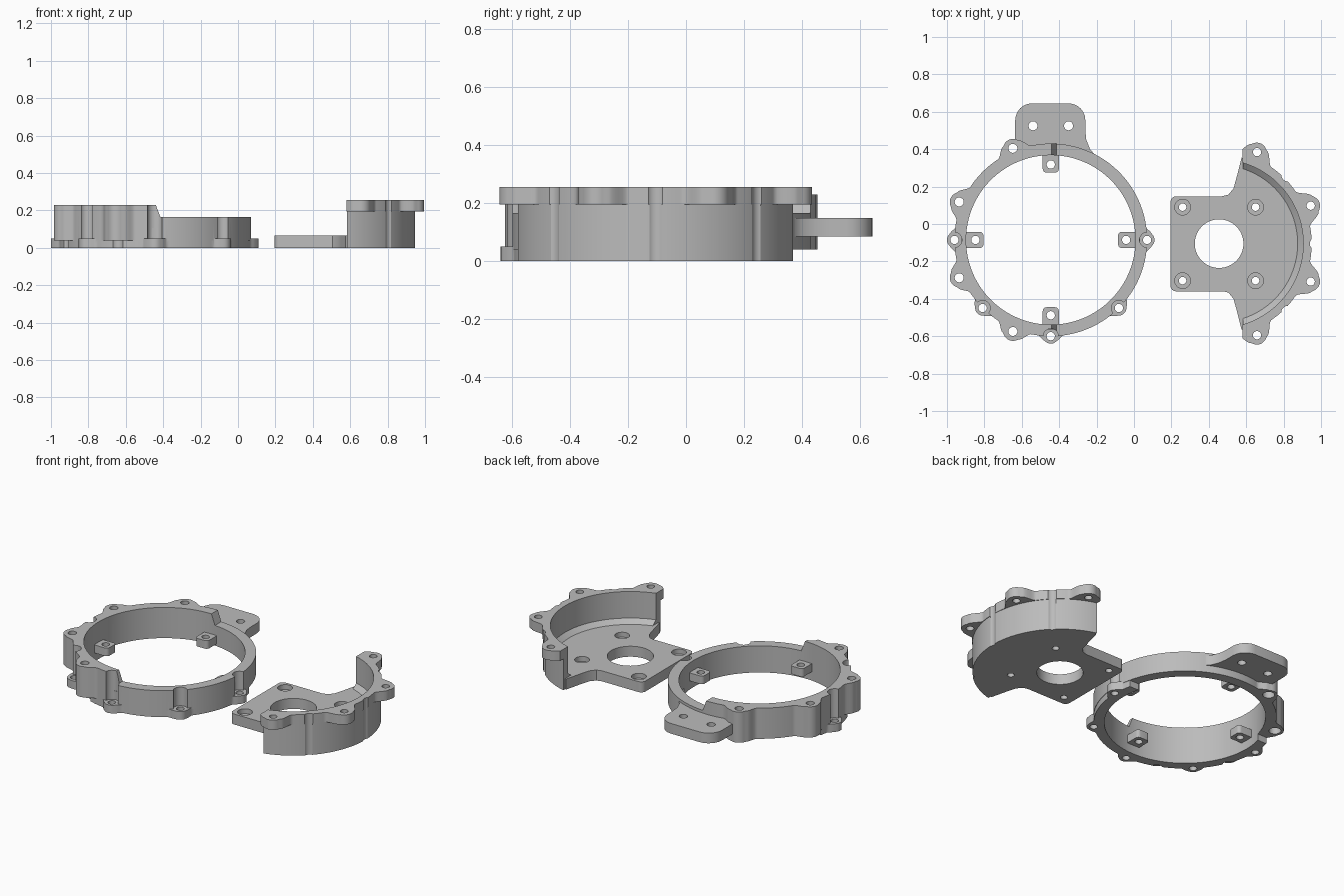
import bpy, bmesh
from math import sin, cos, pi, sqrt, radians
from mathutils import Matrix

if "Cube" in bpy.data.objects:
    bpy.data.objects.remove(bpy.data.objects["Cube"])

grey = bpy.data.materials.new("plain grey")
grey.use_nodes = True
grey.diffuse_color = (0.5, 0.5, 0.5, 1)
grey.node_tree.nodes["Principled BSDF"].inputs["Base Color"].default_value = (0.5, 0.5, 0.5, 1)


def make_object(name, bm):
    bmesh.ops.recalc_face_normals(bm, faces=bm.faces[:])
    mesh = bpy.data.meshes.new(name)
    bm.to_mesh(mesh)
    bm.free()
    mesh.materials.append(grey)
    obj = bpy.data.objects.new(name, mesh)
    bpy.context.scene.collection.objects.link(obj)
    return obj


def prism(name, pts, z0, z1):
    """Extrude a flat outline from z0 to z1."""
    bm = bmesh.new()
    face = bm.faces.new([bm.verts.new((x, y, z0)) for x, y in pts])
    top = bmesh.ops.extrude_face_region(bm, geom=[face])["geom"]
    bmesh.ops.translate(bm, vec=(0, 0, z1 - z0),
                        verts=[g for g in top if isinstance(g, bmesh.types.BMVert)])
    return make_object(name, bm)


def cone(c, r0, r1, z0, z1, n=40):
    bm = bmesh.new()
    bmesh.ops.create_cone(bm, cap_ends=True, segments=n, radius1=r0, radius2=r1, depth=z1 - z0,
                          matrix=Matrix.Translation((c[0], c[1], (z0 + z1) / 2)))
    return make_object("cutter", bm)


def combine(target, other, operation):
    mod = target.modifiers.new("combine", 'BOOLEAN')
    mod.operation = operation
    mod.solver = 'EXACT'
    mod.object = other
    bpy.context.view_layer.objects.active = target
    bpy.ops.object.modifier_apply(modifier=mod.name)
    bpy.data.objects.remove(other)


def drill(target, c, r, z0=-0.2, z1=0.5, n=40):
    combine(target, cone(c, r, r, z0, z1, n), 'DIFFERENCE')


def add(target, other):
    combine(target, other, 'UNION')


def polar(c, dist, deg):
    return c[0] + dist * cos(radians(deg)), c[1] + dist * sin(radians(deg))


def lobed(c, base, ears, dist, ear_r, flare=0.1, min_x=-9):
    """Circle outline with blended ears at the given angles."""
    pts = []
    for i in range(-180, 180):
        r = base
        for a in ears:
            d = abs((i - a + 180) % 360 - 180) * pi / 180 * dist
            if d < ear_r * 0.8:
                r = dist + sqrt(ear_r ** 2 - d ** 2)
            elif d < flare:
                t = (d - ear_r * 0.8) / (flare - ear_r * 0.8)
                r = max(r, base + (dist + ear_r * 0.6 - base) * (1 - t * t * (3 - 2 * t)))
        p = polar(c, r, i)
        if p[0] > min_x:
            pts.append(p)
    return pts


def rounded(x0, x1, y0, y1, r):
    corners = [(x1 - r, y1 - r), (x0 + r, y1 - r), (x0 + r, y0 + r), (x1 - r, y0 + r)]
    return [polar(p, r, 90 * k + 15 * j) for k, p in enumerate(corners) for j in range(7)]


def box(x0, x1, y0, y1, z0, z1):
    return prism("cutter", [(x0, y0), (x1, y0), (x1, y1), (x0, y1)], z0, z1)


# Ring housing: eared wall, taller on its right half
C = (-0.445, -0.085)
ears = [112.5, 157.5, 202.5, 247.5]
bosses = [0, 180, 225, 270, 315]
ring = prism("ring_housing", lobed(C, 0.515, ears, 0.53, 0.05), 0.04, 0.23)

# Slanted step down to the low half
bm = bmesh.new()
side = bm.faces.new([bm.verts.new((x, -1, z)) for x, z in
                     [(-0.415, 0.165), (0.5, 0.165), (0.5, 0.36), (-0.49, 0.36)]])
ext = bmesh.ops.extrude_face_region(bm, geom=[side])["geom"]
bmesh.ops.translate(bm, vec=(0, 2, 0), verts=[g for g in ext if isinstance(g, bmesh.types.BMVert)])
combine(ring, make_object("cutter", bm), 'DIFFERENCE')

# Grooves above the low bosses
for a in bosses:
    drill(ring, polar(C, 0.515, a), 0.04, 0.045)

# Lower lip with low bosses around the front
lip = prism("lip", lobed(C, 0.513, bosses, 0.515, 0.04, 0.07), 0, 0.05)
combine(lip, box(-2, 1, 0.03, 1, -0.1, 0.2), 'DIFFERENCE')
add(ring, lip)

# Rear mounting flange with its side web
add(ring, prism("flange", rounded(-0.635, -0.26, 0.25, 0.645, 0.09), 0.085, 0.148))
add(ring, prism("web", [(-0.3, 0.3), (-0.2, 0.36), (-0.235, 0.4), (-0.255, 0.45),
                        (-0.26, 0.5), (-0.3, 0.5)], 0.085, 0.148))

# Bore, inner tabs and screw holes
drill(ring, C, 0.453, n=128)
for a in (0, 90, 180, 270):
    turn = radians(a)
    tab = [(C[0] + x * cos(turn) - y * sin(turn), C[1] + x * sin(turn) + y * cos(turn))
           for x, y in rounded(0.36, 0.478, -0.043, 0.043, 0.02)]
    add(ring, prism("tab", tab, 0.055, 0.105))
    drill(ring, polar(C, 0.403, a), 0.022)
for a in bosses:
    drill(ring, polar(C, 0.515, a), 0.022)
for a in ears:
    drill(ring, polar(C, 0.53, a), 0.024)
    drill(ring, polar(C, 0.53, a), 0.034, -0.1, 0.09)
for x in (-0.54, -0.35):
    drill(ring, (x, 0.525), 0.024)

# Motor bracket: square plate, neck and round floor
P = (0.455, -0.105)
wall_ears = [-67.5, -22.5, 22.5, 67.5]
bracket = prism("motor_bracket", rounded(0.195, 0.75, -0.36, 0.148, 0.03), 0, 0.065)
neck = [(0.47, 0.253), (0.505, 0.262), (0.532, 0.295), (0.55, 0.36), (0.575, 0.46), (0.7, 0.4)]
add(bracket, prism("neck", [(x, P[1] + y) for x, y in neck]
                   + [(x, P[1] - y) for x, y in reversed(neck)], 0, 0.065))

# Curved wall with an eared rim, hollowed above a chamfered floor edge
wall = prism("wall", lobed(P, 0.492, [], 1, 0, min_x=0.575), 0, 0.21)
add(wall, prism("rim", lobed(P, 0.495, wall_ears, 0.53, 0.05, 0.11, 0.575), 0.195, 0.255))
drill(wall, P, 0.45, 0.09, n=128)
combine(wall, cone(P, 0.42, 0.451, 0.065, 0.0905, 128), 'DIFFERENCE')
for a in (-45, 0, 45):
    drill(wall, polar(P, 0.52, a), 0.035)
add(bracket, wall)

# Bracket holes
for a in wall_ears:
    drill(bracket, polar(P, 0.53, a), 0.022)
drill(bracket, P, 0.13, n=72)
for x in (0.26, 0.65):
    for y in (0.09, -0.303):
        drill(bracket, (x, y), 0.02)
        drill(bracket, (x, y), 0.042, 0.035)

# Smooth the curved walls, keep the edges crisp
for obj in bpy.context.view_layer.objects:
    obj.select_set(obj in (ring, bracket))
bpy.context.view_layer.objects.active = ring
bpy.ops.object.shade_smooth_by_angle(angle=radians(30))
